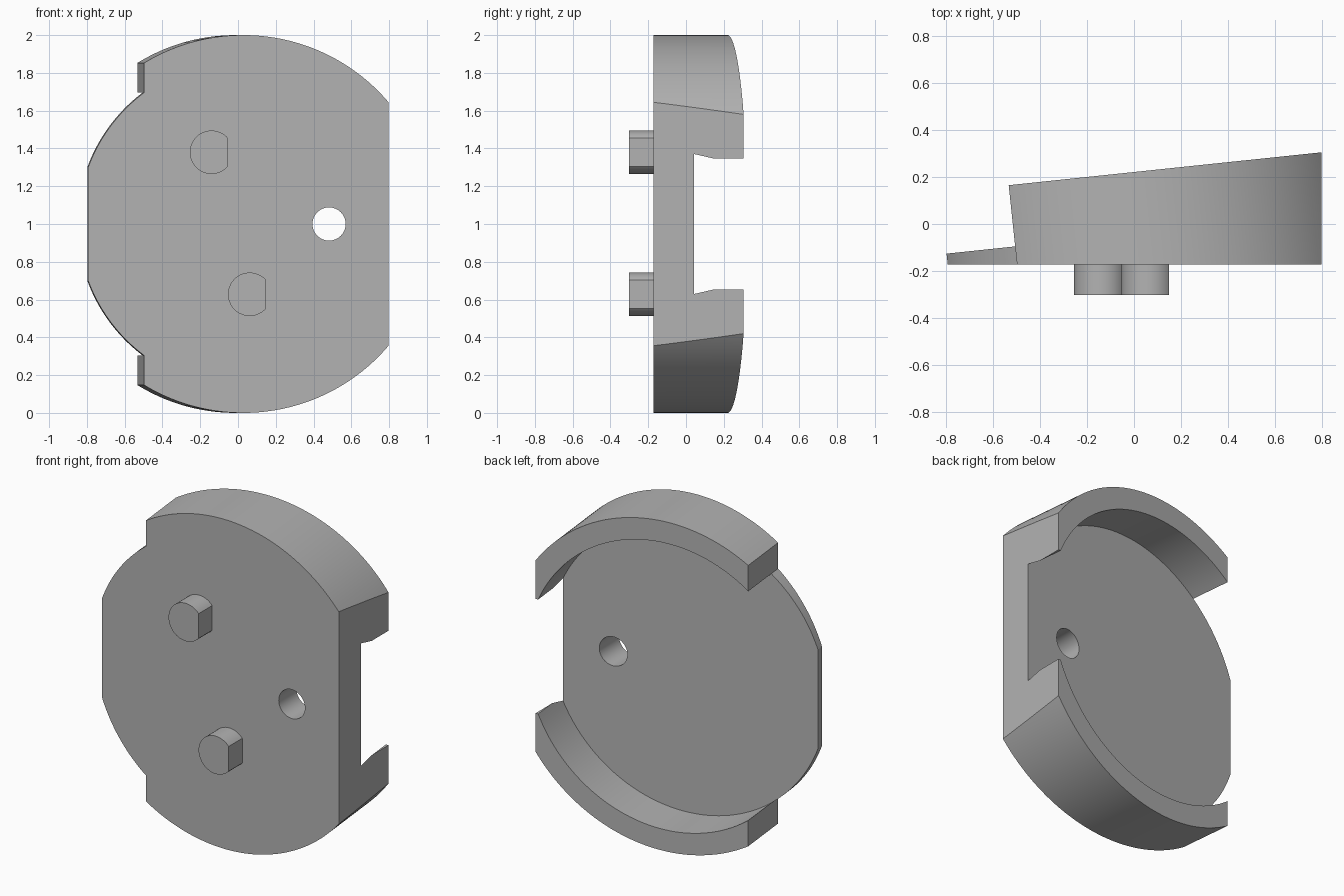
import bpy, bmesh
from math import sin, cos, acos, asin, pi, radians
from mathutils import Matrix

if "Cube" in bpy.data.objects:
    bpy.data.objects.remove(bpy.data.objects["Cube"], do_unlink=True)

grey = bpy.data.materials.new("plain grey")
grey.use_nodes = True
colour = (0.45, 0.45, 0.45, 1)
grey.diffuse_color = colour
grey.node_tree.nodes["Principled BSDF"].inputs["Base Color"].default_value = colour

UPRIGHT = Matrix.Identity(4)
TILTED = Matrix.Rotation(radians(6), 4, "Z") @ Matrix.Translation((0.01, 0, 1))
OUTER, INNER = 1.0, 0.87
STEP, LEFT, RIGHT = -0.523, -0.8165, 0.797   # step in the rim, flat sides
FLOOR, RIM, FRONT = -0.042, 0.22, -0.172     # depths
SLOT = 0.347                                 # half height of the side slot


def arc(r, a0, a1, n, cx=0, cz=0):
    return [(cx + r * cos(a0 + (a1 - a0) * i / n),
             cz + r * sin(a0 + (a1 - a0) * i / n)) for i in range(n + 1)]


def prism(name, outline, y0, y1, matrix=UPRIGHT):
    """Extrude an x-z outline along y."""
    bm = bmesh.new()
    face = bm.faces.new([bm.verts.new((x, y0, z)) for x, z in outline])
    new = bmesh.ops.extrude_face_region(bm, geom=[face])["geom"]
    verts = [v for v in new if isinstance(v, bmesh.types.BMVert)]
    bmesh.ops.translate(bm, verts=verts, vec=(0, y1 - y0, 0))
    bm.transform(matrix)
    bmesh.ops.recalc_face_normals(bm, faces=bm.faces)
    mesh = bpy.data.meshes.new(name)
    bm.to_mesh(mesh)
    bm.free()
    mesh.materials.append(grey)
    ob = bpy.data.objects.new(name, mesh)
    bpy.context.collection.objects.link(ob)
    return ob


def cut(target, cutter):
    mod = target.modifiers.new("cut", "BOOLEAN")
    mod.operation, mod.solver, mod.object = "DIFFERENCE", "EXACT", cutter
    bpy.context.view_layer.objects.active = target
    bpy.ops.object.modifier_apply(modifier=mod.name)
    bpy.data.objects.remove(cutter, do_unlink=True)


def box(x0, x1, z0, z1):
    return [(x0, z0), (x1, z0), (x1, z1), (x0, z1)]


def smooth(ob):
    bpy.ops.object.select_all(action="DESELECT")
    ob.select_set(True)
    bpy.context.view_layer.objects.active = ob
    bpy.ops.object.shade_smooth_by_angle(angle=radians(15))


# Tilted cup body: large round outline that steps in to a narrower flat-ended tongue
a_out, a_in, a_flat = acos(STEP / OUTER), acos(STEP / INNER), acos(LEFT / INNER)
outline = (arc(OUTER, -a_out, a_out, 160) + arc(INNER, a_in, a_flat, 24)
           + arc(INNER, -a_flat, -a_in, 24))
body = prism("cup_body", outline, -0.5, RIM, TILTED)

# Hollow, open to the tongue on one side and through the slot on the other
a_slot = asin(SLOT / INNER)
hollow = ([(1.3, SLOT)] + arc(INNER, a_slot, a_in, 64) + [(-1.3, 0.75), (-1.3, -0.75)]
          + arc(INNER, -a_in, -a_slot, 64) + [(1.3, -SLOT)])
cut(body, prism("hollow_cutter", hollow, FLOOR, 0.6, TILTED))

# Flat front, flat side and through hole
cut(body, prism("front_cutter", box(-2, 2, -1, 3), -1, FRONT))
cut(body, prism("side_cutter", box(RIGHT, 2, -1, 3), -1, 1))
cut(body, prism("hole_cutter", arc(0.088, 0, 2 * pi, 48, 0.482, 1)[:-1], -1, 1))
smooth(body)

# Two D-shaped locating pegs on the front
a_peg = acos(0.087 / 0.115)
for name, x, z in (("upper_peg", -0.14, 1.38), ("lower_peg", 0.062, 0.628)):
    peg = prism(name, arc(0.115, a_peg, 2 * pi - a_peg, 40, x, z), -0.302, FRONT + 0.01)
    smooth(peg)
